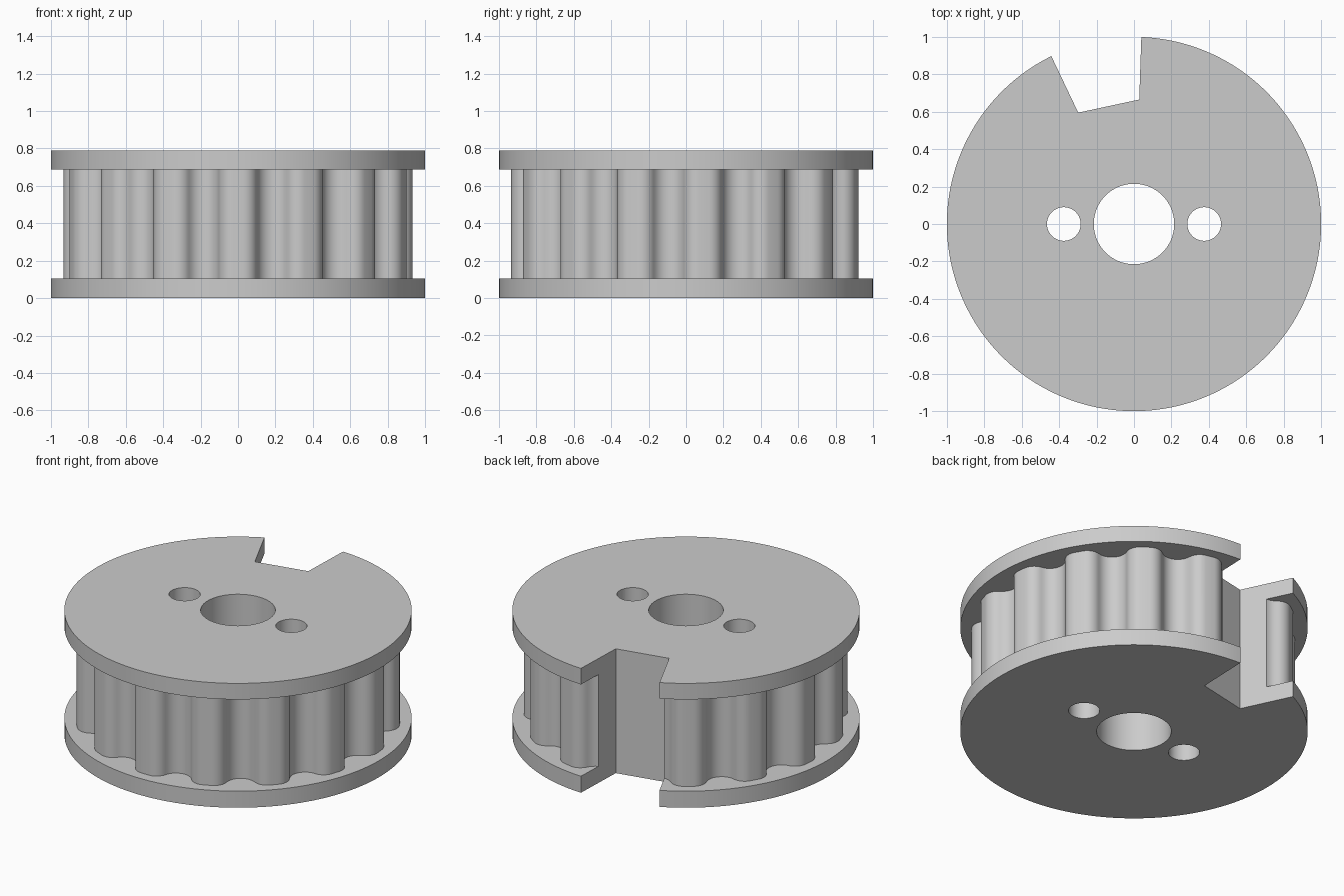
import bpy, bmesh
from math import radians, sin, cos, atan2, hypot, pi

cube = bpy.data.objects.get("Cube")
if cube:
    bpy.data.objects.remove(cube, do_unlink=True)

HEIGHT, RIM = 0.79, 0.105
TEETH = 15

grey = bpy.data.materials.new("plain grey")
grey.use_nodes = True
colour = (0.6, 0.6, 0.6, 1)
grey.diffuse_color = colour
grey.node_tree.nodes["Principled BSDF"].inputs["Base Color"].default_value = colour


def prism(name, outline, z0, z1):
    """Extrude a counter-clockwise outline from z0 to z1."""
    bm = bmesh.new()
    base = bm.faces.new([bm.verts.new((x, y, z0)) for x, y in outline])
    top = bmesh.ops.extrude_face_region(bm, geom=[base])["geom"]
    moved = [v for v in top if isinstance(v, bmesh.types.BMVert)]
    bmesh.ops.translate(bm, verts=moved, vec=(0, 0, z1 - z0))
    bmesh.ops.recalc_face_normals(bm, faces=bm.faces)
    mesh = bpy.data.meshes.new(name)
    bm.to_mesh(mesh)
    bm.free()
    mesh.materials.append(grey)
    ob = bpy.data.objects.new(name, mesh)
    bpy.context.collection.objects.link(ob)
    return ob


def arc(cx, cy, r, a0, a1, steps):
    return [(cx + r * cos(a0 + (a1 - a0) * i / steps),
             cy + r * sin(a0 + (a1 - a0) * i / steps)) for i in range(steps + 1)]


def circle(x, r, sides):
    return arc(x, 0, r, 0, 2 * pi, sides)[:-1]


def tooth_outline():
    """Rounded tooth tips joined by tangent round grooves."""
    tip_ring, tip_r, groove_ring = 0.855, 0.08, 0.915
    half = radians(10.3)
    dx, dy = groove_ring - tip_ring * cos(half), tip_ring * sin(half)
    flank = atan2(dy, dx)
    groove_r = hypot(dx, dy) - tip_r
    points = []
    for k in range(TEETH):
        g = -pi / 2 + (k + 0.5) * 2 * pi / TEETH
        lo, hi = g - half, g + half
        points += arc(tip_ring * cos(lo), tip_ring * sin(lo), tip_r, lo, g + flank, 8)
        points += arc(groove_ring * cos(g), groove_ring * sin(g), groove_r,
                      g + pi + flank, g + pi - flank, 12)[1:-1]
        points += arc(tip_ring * cos(hi), tip_ring * sin(hi), tip_r, g - flank, hi, 8)
    return points


# Toothed hub joined to its two flanges
pulley = prism("toothed_pulley", tooth_outline(), RIM / 2, HEIGHT - RIM / 2)
lower = prism("lower_flange", circle(0, 1, 160), 0, RIM)
upper = prism("upper_flange", circle(0, 1, 160), HEIGHT - RIM + 0.003, HEIGHT)

# Cutters: shaft bore, two pin holes and the rim slot
cutters = [
    prism("bore_cutter", circle(0, 0.215, 64), -0.1, 1),
    prism("left_pin_cutter", circle(0.375, 0.09, 40), -0.1, 1),
    prism("right_pin_cutter", circle(-0.375, 0.09, 40), -0.1, 1),
    prism("slot_cutter", [(-0.298, 0.595), (0.028, 0.665), (0.046, 1.2), (-0.586, 1.2)],
          -0.1, 1),
]
helpers = [lower, upper] + cutters
for ob in helpers:
    mod = pulley.modifiers.new(ob.name, "BOOLEAN")
    mod.operation = "DIFFERENCE" if ob in cutters else "UNION"
    mod.solver = "EXACT"
    mod.object = ob
    ob.hide_render = True

# Apply the cuts and remove the helpers
bpy.context.view_layer.update()
graph = bpy.context.evaluated_depsgraph_get()
final = bpy.data.meshes.new_from_object(pulley.evaluated_get(graph))
pulley.modifiers.clear()
pulley.data = final
final.materials.clear()
final.materials.append(grey)
for face in final.polygons:
    face.material_index = 0
for ob in helpers:
    bpy.data.objects.remove(ob, do_unlink=True)

# Smooth curved walls, keep rims sharp
bpy.ops.object.select_all(action="DESELECT")
pulley.select_set(True)
bpy.context.view_layer.objects.active = pulley
bpy.ops.object.shade_smooth_by_angle(angle=radians(30))
